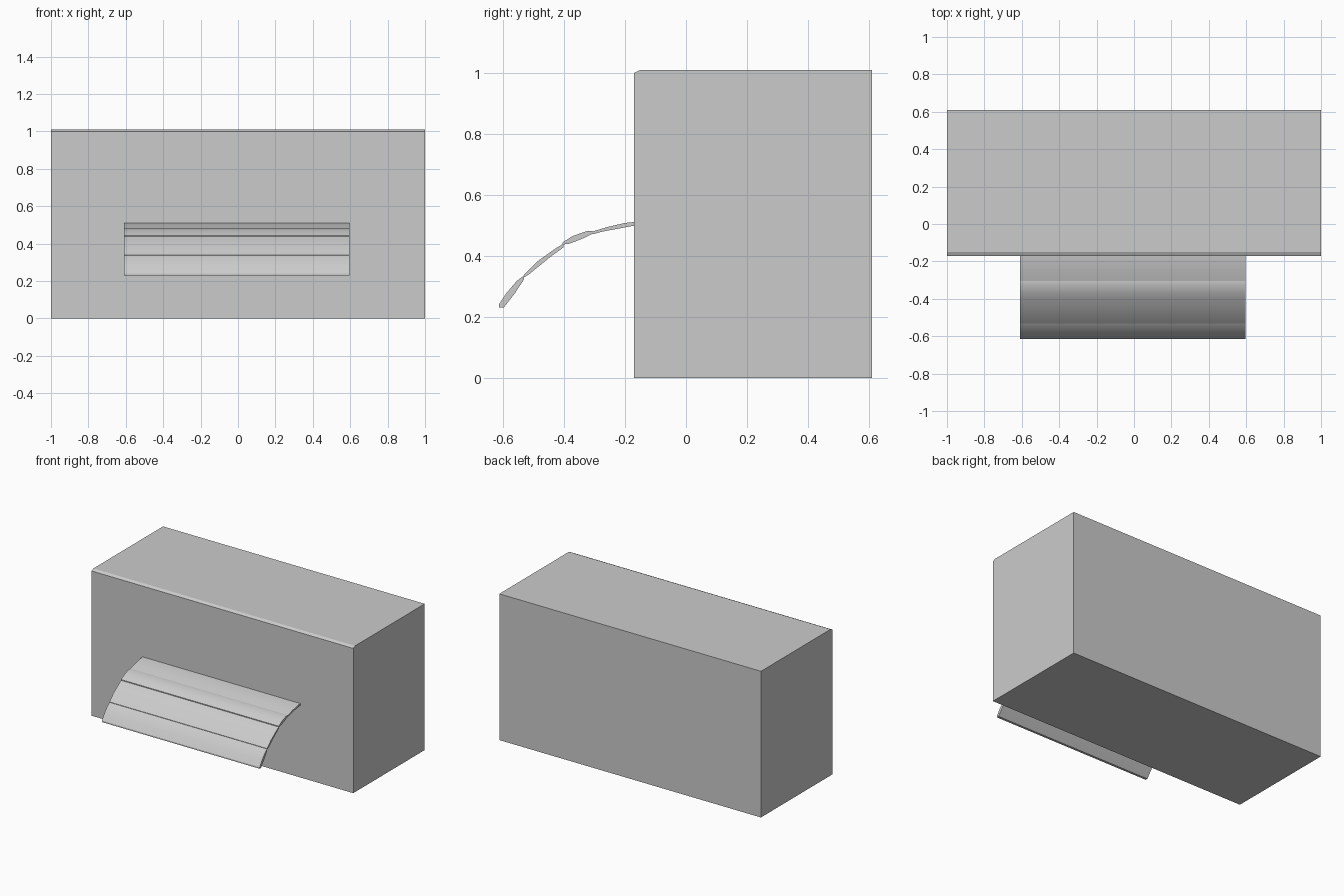
import bpy, bmesh

if "Cube" in bpy.data.objects:
    bpy.data.objects.remove(bpy.data.objects["Cube"])


def extrude_profile(name, profile, x0, x1):
    """Closed solid from a (y, z) outline swept along x."""
    bm = bmesh.new()
    face = bm.faces.new([bm.verts.new((x0, y, z)) for y, z in profile])
    geom = bmesh.ops.extrude_face_region(bm, geom=[face])["geom"]
    verts = [v for v in geom if isinstance(v, bmesh.types.BMVert)]
    bmesh.ops.translate(bm, verts=verts, vec=(x1 - x0, 0, 0))
    bmesh.ops.recalc_face_normals(bm, faces=bm.faces)
    mesh = bpy.data.meshes.new(name)
    bm.to_mesh(mesh)
    bm.free()
    obj = bpy.data.objects.new(name, mesh)
    bpy.context.collection.objects.link(obj)
    return obj


# Main block with a small chamfer on the front top edge
extrude_profile("body", [(-0.17, 0), (0.61, 0), (0.61, 1.01),
                         (-0.15, 1.01), (-0.17, 1.0)], -1, 1)

# Curved awning made of four thin slats, wall to lip
slats = [
    [(-0.17, 0.511), (-0.20, 0.508), (-0.26, 0.494), (-0.306, 0.48),
     (-0.306, 0.471), (-0.272, 0.48), (-0.17, 0.499)],
    [(-0.306, 0.482), (-0.323, 0.482), (-0.372, 0.465), (-0.405, 0.444),
     (-0.405, 0.437), (-0.382, 0.44), (-0.333, 0.459), (-0.306, 0.473)],
    [(-0.402, 0.44), (-0.43, 0.423), (-0.49, 0.38), (-0.532, 0.338),
     (-0.532, 0.329), (-0.513, 0.341), (-0.448, 0.394), (-0.402, 0.428)],
    [(-0.532, 0.335), (-0.555, 0.318), (-0.588, 0.279), (-0.614, 0.24),
     (-0.614, 0.23), (-0.598, 0.23), (-0.562, 0.276), (-0.532, 0.322)],
]
for i, profile in enumerate(slats, 1):
    slat = extrude_profile(f"awning_slat_{i}", profile, -0.61, 0.595)
    bpy.context.view_layer.objects.active = slat
    slat.select_set(True)
    bpy.ops.object.shade_smooth_by_angle(angle=0.52)
    slat.select_set(False)
